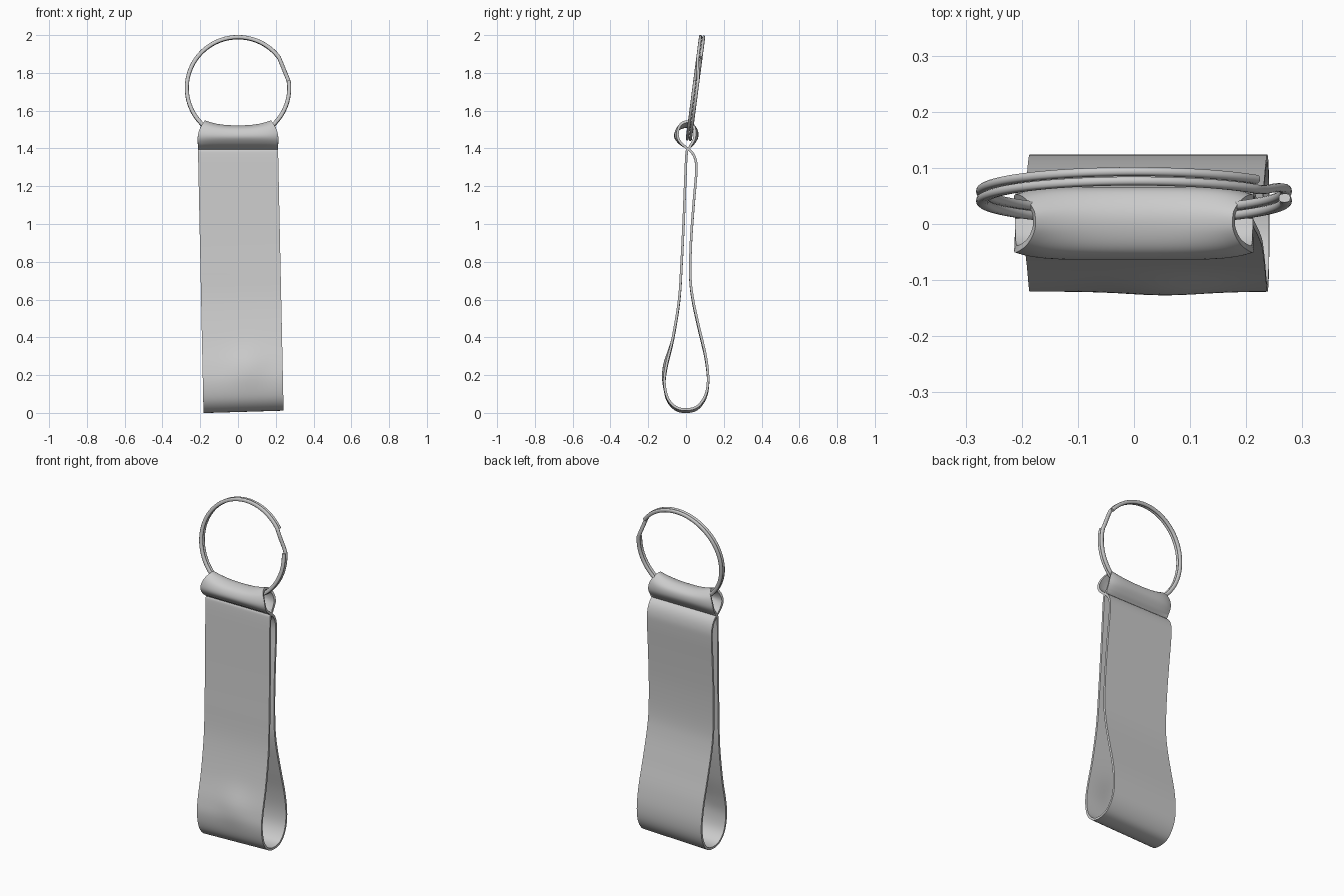
import bpy, bmesh, math
from mathutils import Vector

if "Cube" in bpy.data.objects:
    bpy.data.objects.remove(bpy.data.objects["Cube"])


def finish(name, bm):
    bmesh.ops.recalc_face_normals(bm, faces=bm.faces)
    me = bpy.data.meshes.new(name)
    bm.to_mesh(me)
    bm.free()
    ob = bpy.data.objects.new(name, me)
    bpy.context.collection.objects.link(ob)
    bpy.ops.object.select_all(action='DESELECT')
    ob.select_set(True)
    bpy.context.view_layer.objects.active = ob
    return ob


def closed_spline(pts, n):
    """Closed Catmull-Rom curve through the points."""
    out, m = [], len(pts)
    for i in range(m):
        a, b, c, d = (Vector(pts[(i + k) % m]) for k in (-1, 0, 1, 2))
        for j in range(n):
            t = j / n
            out.append(0.5 * (2 * b + (c - a) * t + (2 * a - 5 * b + 4 * c - d) * t * t
                              + (3 * b - a - 3 * c + d) * t ** 3))
    return out


# Strap: figure-eight loop in (y, z), swept across the width
profile = [(0.002, 1.36), (-0.005, 1.2), (-0.013, 1.0), (-0.023, 0.8), (-0.036, 0.6),
           (-0.068, 0.4), (-0.103, 0.25), (-0.114, 0.16), (-0.098, 0.075), (-0.055, 0.025),
           (0, 0.012), (0.06, 0.028), (0.104, 0.09), (0.117, 0.18), (0.103, 0.3),
           (0.068, 0.45), (0.036, 0.6), (0.023, 0.72), (0.026, 0.9), (0.04, 1.1),
           (0.053, 1.25), (0.054, 1.32), (0.038, 1.37), (0.003, 1.403), (-0.035, 1.43),
           (-0.057, 1.465), (-0.045, 1.505), (-0.012, 1.524), (0.025, 1.524), (0.055, 1.5),
           (0.058, 1.46), (0.038, 1.425), (0.01, 1.395)]
loop = closed_spline(profile, 6)
COLS, HALF = 28, 0.212
bm = bmesh.new()
rows = []
for p in loop:
    y0, z0 = p
    row = []
    for i in range(COLS + 1):
        u = 2 * i / COLS - 1
        x, y, z = u * HALF, y0, z0
        # folded top narrows, with raised corners where the ring pulls on it
        k = min(1, max(0, (z0 - 1.45) / 0.075))
        x *= 1 - 0.16 * k * k
        z += k * (0.016 * abs(u) ** 3 - 0.011 * (1 - u * u))
        if z0 > 1.41:
            y *= 1 - 0.22 * u ** 6
        # soft dent bump low on the front
        if y0 < 0 and z0 < 1:
            y -= 0.012 * math.exp(-((x - 0.03) / 0.1) ** 2 - ((z0 - 0.25) / 0.09) ** 2)
        # lower strap hangs slightly askew
        d = max(0, 1.4 - z0)
        row.append(bm.verts.new((x + 0.021 * d, y, z + 0.03 * x * min(1, d))))
    rows.append(row)
for r, row in enumerate(rows):
    nxt = rows[(r + 1) % len(rows)]
    for i in range(COLS):
        bm.faces.new((row[i], row[i + 1], nxt[i + 1], nxt[i]))
strap = finish("strap", bm)
sol = strap.modifiers.new("thickness", 'SOLIDIFY')
sol.thickness, sol.offset = 0.013, 0
bpy.ops.object.modifier_apply(modifier=sol.name)
bpy.ops.object.shade_smooth_by_angle(angle=math.radians(40))

# Split ring: two coils of wire with a straight crossover on the right
R, STEP, SIDES = 0.271, 0.0085, 12
centre = Vector((0, 0.05, 1.72))
up = Vector((0, 0.13, 1)).normalized()
side = Vector((1, 0, 0))
back = Vector((0, 1, -0.13)).normalized()
A, B = 8, 37                      # crossover limits in degrees
total = (360 - B + A) + (B - A) + (360 - B + A)
n = 200
bm = bmesh.new()
rings = []
for i in range(n + 1):
    s = total * i / n
    ang = math.radians(A - s)
    t = min(1, max(0, (s - (360 - B + A)) / (B - A)))
    off = STEP * (2 * t * t * (3 - 2 * t) - 1)
    half = math.radians((B - A) / 2)
    rad = R
    if 0 < t < 1:
        rad = R * math.cos(half) / math.cos(half * (2 * t - 1))
    radial = side * math.cos(ang) + up * math.sin(ang)
    ring = []
    for j in range(SIDES):
        a = 2 * math.pi * j / SIDES
        ca, sa = math.cos(a), math.sin(a)
        rr = math.copysign(abs(ca) ** 0.75, ca) * 0.0105
        bb = math.copysign(abs(sa) ** 0.75, sa) * 0.008
        ring.append(bm.verts.new(centre + radial * (rad + rr) + back * (off + bb)))
    rings.append(ring)
for p, q in zip(rings, rings[1:]):
    for j in range(SIDES):
        k = (j + 1) % SIDES
        bm.faces.new((p[j], p[k], q[k], q[j]))
bm.faces.new(rings[0])
bm.faces.new(rings[-1])
finish("split_ring", bm)
bpy.ops.object.shade_smooth_by_angle(angle=math.radians(50))
